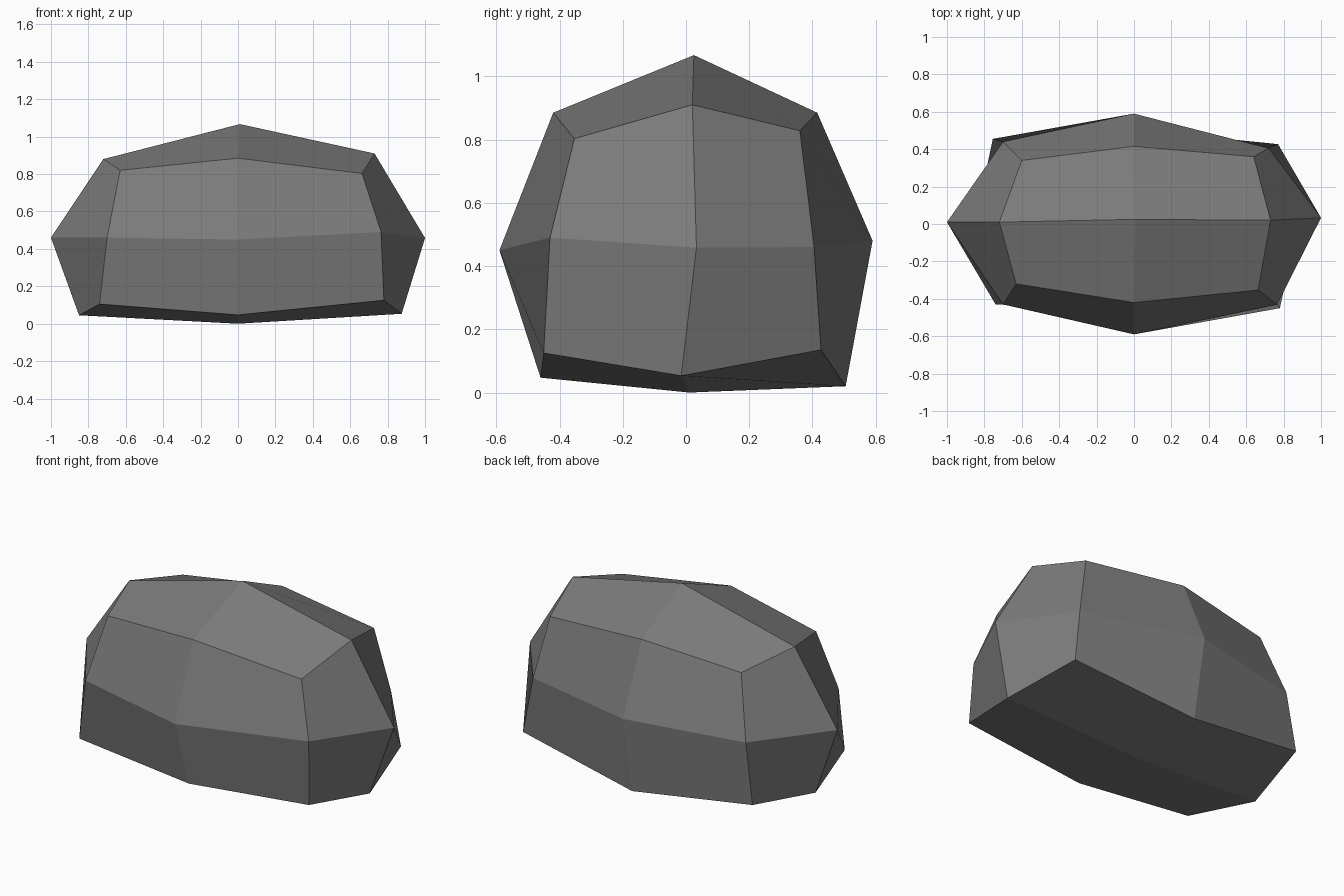
import bpy
import bmesh

# Remove the default cube
default = bpy.data.objects.get("Cube")
if default:
    bpy.data.objects.remove(default, do_unlink=True)


def make_material(name, color):
    material = bpy.data.materials.new(name)
    material.use_nodes = True
    material.diffuse_color = color
    shader = next(n for n in material.node_tree.nodes if n.type == "BSDF_PRINCIPLED")
    shader.inputs["Base Color"].default_value = color
    shader.inputs["Roughness"].default_value = 0.9
    return material


# Cross-sections of the boulder, each running from the top front edge over the
# top, down the back, under the base and up the front
right_section = [
    (-.63, -.32, .82), (-.72, .01, .88), (-.6, .34, .82), (-.7, .44, .47),
    (-.755, .455, .12), (-.85, 0, .045), (-.74, -.43, .105), (-.7, -.43, .46),
]
middle_section = [
    (0, -.42, .885), (.01, .025, 1.067), (0, .415, .885), (0, .59, .48),
    (0, .505, .02), (0, .01, 0), (0, -.46, .047), (0, -.59, .45),
]
left_section = [
    (.663, -.353, .803), (.73, .02, .91), (.64, .36, .828), (.72, .405, .46),
    (.77, .427, .135), (.875, -.015, .053), (.78, -.45, .125), (.765, -.43, .49),
]
right_tip = (-1, .01, .46)
left_tip = (1, .033, .458)


def add_quad(bm, corners, turn):
    """Add a quad; turning its first corner swaps the diagonal it bends on."""
    bm.faces.new(corners[1:] + corners[:1] if turn else corners)


def bridge(bm, ring_a, ring_b):
    """Join two rings of vertices with a band of quads."""
    count = len(ring_a)
    for i in range(count):
        j = (i + 1) % count
        upright = i % 4 >= 2
        add_quad(bm, [ring_a[i], ring_a[j], ring_b[j], ring_b[i]], upright)


def cap(bm, ring, tip, turned):
    """Close a ring with one quad per corner, all meeting at the tip."""
    centre = bm.verts.new(tip)
    for i in range(0, len(ring), 2):
        add_quad(bm, [centre, ring[i - 1], ring[i], ring[i + 1]], i in turned)


# Boulder body: loft the sections and close both ends
bm = bmesh.new()
rings = [[bm.verts.new(point) for point in section]
         for section in (right_section, middle_section, left_section)]
for ring_a, ring_b in zip(rings, rings[1:]):
    bridge(bm, ring_a, ring_b)
cap(bm, rings[0], right_tip, turned=(0, 4))
cap(bm, rings[-1], left_tip, turned=(2, 6))
bmesh.ops.recalc_face_normals(bm, faces=bm.faces[:])

mesh = bpy.data.meshes.new("boulder")
bm.to_mesh(mesh)
bm.free()

boulder = bpy.data.objects.new("boulder", mesh)
bpy.context.scene.collection.objects.link(boulder)
mesh.materials.append(make_material("dark grey stone", (.2, .2, .2, 1)))
